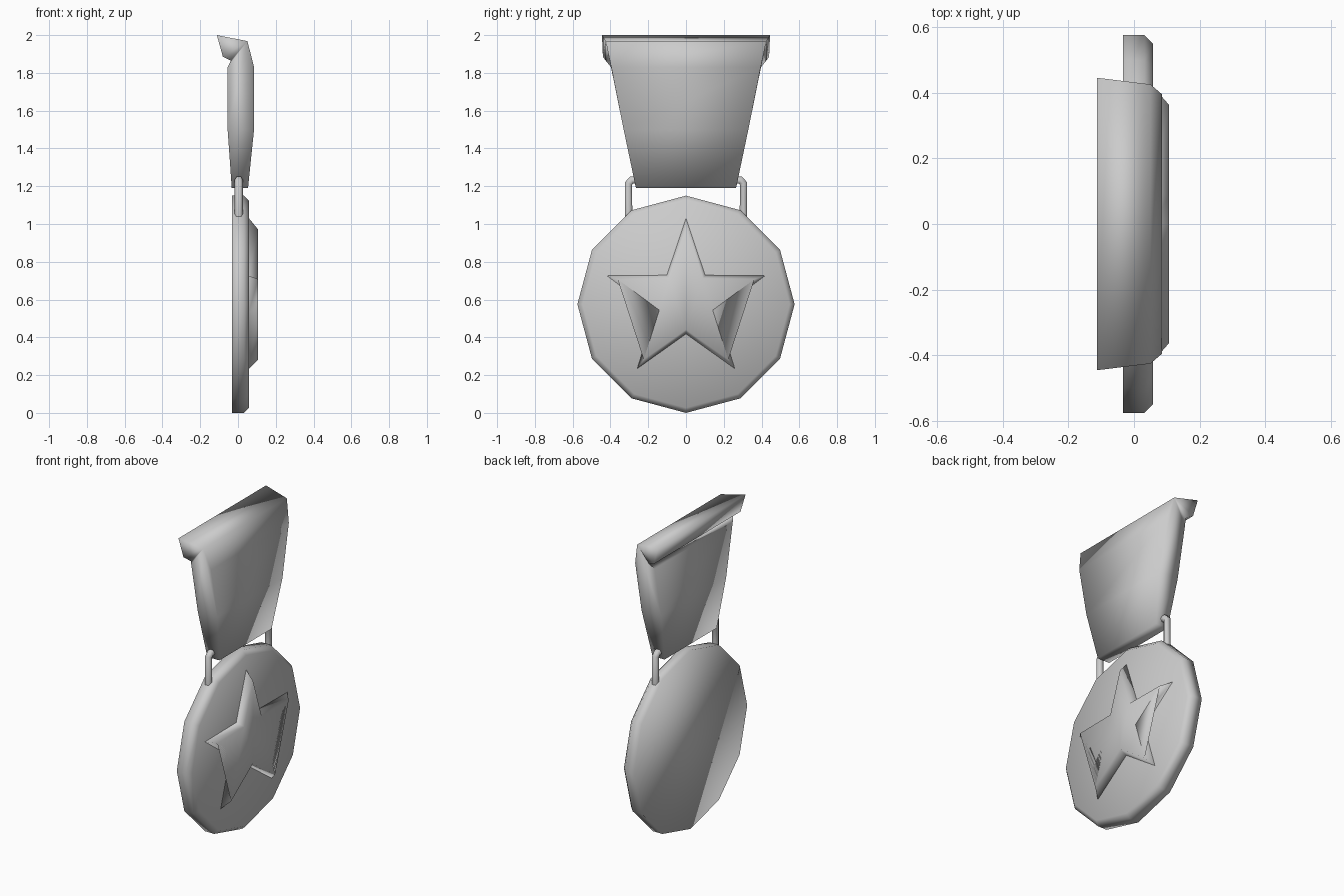
import bpy, bmesh, math

if "Cube" in bpy.data.objects:
    bpy.data.objects.remove(bpy.data.objects["Cube"])


def loft(name, rings):
    """Bridge equal-length closed rings of points and cap both ends, smooth shaded."""
    bm = bmesh.new()
    loops = [[bm.verts.new(p) for p in ring] for ring in rings]
    n = len(loops[0])
    for a, b in zip(loops, loops[1:]):
        for i in range(n):
            j = (i + 1) % n
            bm.faces.new((a[i], a[j], b[j], b[i]))
    bm.faces.new(loops[0][::-1])
    bm.faces.new(loops[-1])
    # triangulate only the concave caps cleanly
    bmesh.ops.triangulate(bm, faces=[f for f in bm.faces if len(f.verts) > 4])
    bmesh.ops.recalc_face_normals(bm, faces=bm.faces)
    for f in bm.faces:
        f.smooth = True
    me = bpy.data.meshes.new(name)
    bm.to_mesh(me)
    bm.free()
    ob = bpy.data.objects.new(name, me)
    bpy.context.collection.objects.link(ob)
    return ob


def radial(x, zc, radii, n):
    """Ring in the YZ plane, first point at the top, radii cycled."""
    ring = []
    for i in range(n):
        a = 2 * math.pi * i / n
        r = radii[i % len(radii)]
        ring.append((x, r * math.sin(a), zc + r * math.cos(a)))
    return ring


# Twelve-sided disc with a chamfered face
loft("medal_disc", [radial(x, 0.575, [r], 12)
                    for x, r in ((-0.033, 0.575), (0.032, 0.575), (0.058, 0.548))])

# Raised five-point star with sloping sides
loft("star", [radial(x, 0.59, [0.44 * s, 0.172 * s], 10)
              for x, s in ((0.045, 1.0), (0.058, 1.0), (0.107, 0.865))])

# Ribbon: side profile (x, z, half width) with the top folded over to the back
profile = [
    (-0.033, 1.19, 0.265), (0.053, 1.19, 0.265),
    (0.085, 1.50, 0.330), (0.085, 1.83, 0.395),
    (0.050, 1.968, 0.425), (-0.112, 2.00, 0.445),
    (-0.080, 1.885, 0.440), (-0.037, 1.865, 0.425),
    (-0.055, 1.83, 0.397), (-0.055, 1.50, 0.330),
]
loft("ribbon", [[(x, s * w, z) for x, z, w in profile] for s in (-1, 1)])

# Hanger: one bent bar running through the ribbon's lower hem
curve = bpy.data.curves.new("hanger_bar", "CURVE")
curve.dimensions = "3D"
curve.bevel_depth = 0.023
curve.bevel_resolution = 1
curve.use_fill_caps = True
half = [(0.304, 1.04), (0.304, 1.215), (0.288, 1.232)]
path = [(-y, z) for y, z in half] + half[::-1]
spline = curve.splines.new("POLY")
spline.points.add(len(path) - 1)
for pt, (y, z) in zip(spline.points, path):
    pt.co = (0.004, y, z, 1)
hanger = bpy.data.objects.new("hanger_bar", curve)
bpy.context.collection.objects.link(hanger)
bpy.context.view_layer.objects.active = hanger
hanger.select_set(True)
bpy.ops.object.convert(target="MESH")
bpy.ops.object.shade_smooth_by_angle(angle=math.radians(65))
